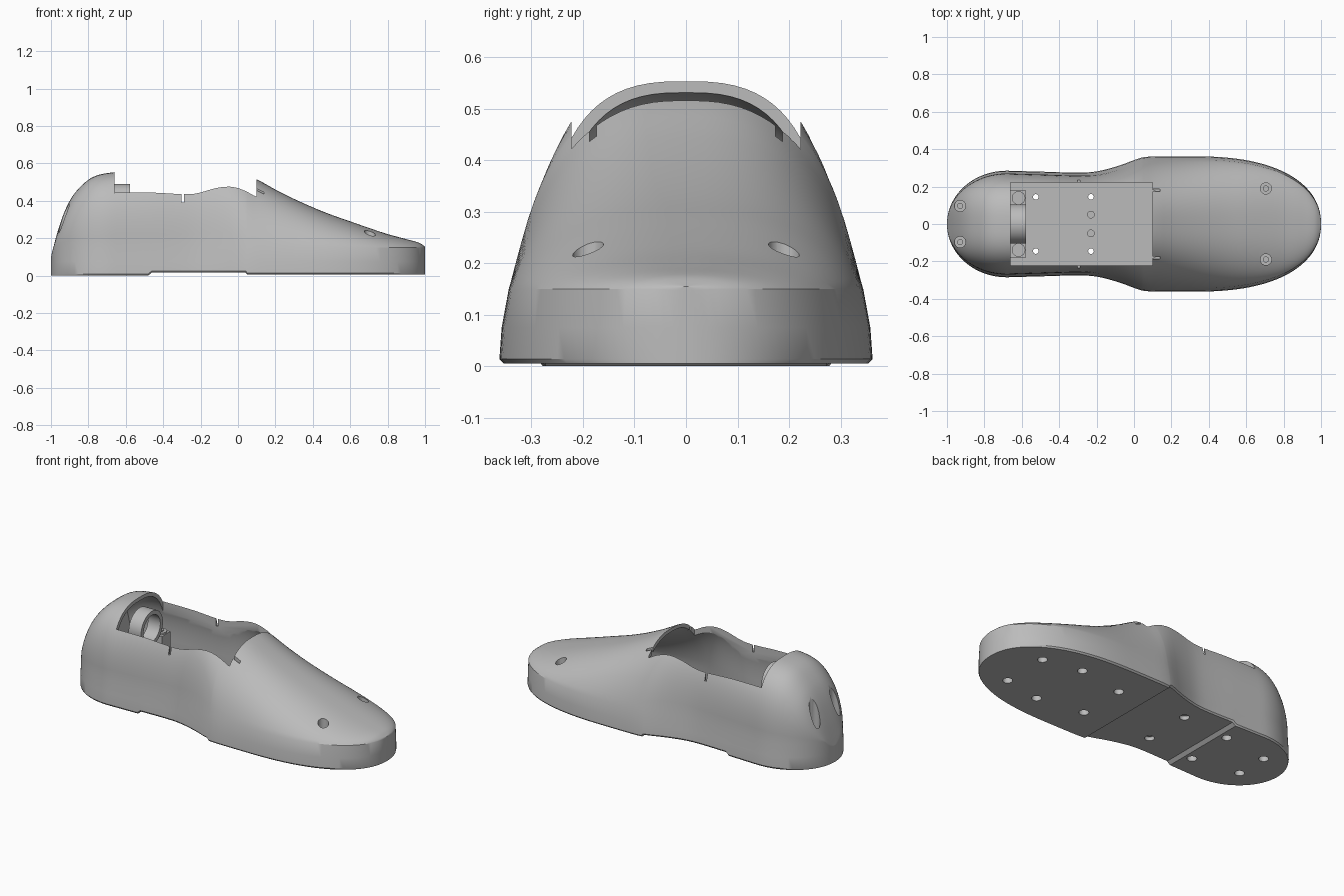
import bpy, bmesh, math
from mathutils import Matrix

if "Cube" in bpy.data.objects:
    bpy.data.objects.remove(bpy.data.objects["Cube"])

grey = bpy.data.materials.new("shell grey")
grey.use_nodes = True
grey.diffuse_color = (0.5, 0.5, 0.5, 1)
grey.node_tree.nodes["Principled BSDF"].inputs["Base Color"].default_value = grey.diffuse_color


def make_object(name, bm):
    bmesh.ops.recalc_face_normals(bm, faces=bm.faces)
    if bm.calc_volume(signed=True) < 0:
        bmesh.ops.reverse_faces(bm, faces=bm.faces)
    mesh = bpy.data.meshes.new(name)
    bm.to_mesh(mesh)
    bm.free()
    mesh.materials.append(grey)
    obj = bpy.data.objects.new(name, mesh)
    bpy.context.collection.objects.link(obj)
    return obj


def loft(name, rings, closed=False):
    """Skin a list of closed rings; cap the ends or join them in a loop."""
    bm = bmesh.new()
    rows = [[bm.verts.new(p) for p in ring] for ring in rings]
    pairs = list(zip(rows, rows[1:]))
    if closed:
        pairs.append((rows[-1], rows[0]))
    else:
        bm.faces.new(rows[0])
        bm.faces.new(rows[-1])
    for a, b in pairs:
        for i in range(len(a)):
            j = (i + 1) % len(a)
            bm.faces.new((a[i], a[j], b[j], b[i]))
    return make_object(name, bm)


def add_box(bm, x, y, z):
    m = (Matrix.Translation([(a + b) / 2 for a, b in (x, y, z)])
         @ Matrix.Diagonal([b - a for a, b in (x, y, z)] + [1]))
    bmesh.ops.create_cube(bm, size=1, matrix=m)


def add_pin(bm, x, y, r, low, high):
    bmesh.ops.create_cone(bm, cap_ends=True, segments=24, radius1=r, radius2=r,
                          depth=high - low, matrix=Matrix.Translation((x, y, (low + high) / 2)))


def curve(keys, x):
    """Smooth curve through (x, value) keys."""
    if x <= keys[0][0]:
        return keys[0][1]
    if x >= keys[-1][0]:
        return keys[-1][1]

    def slope(k):
        a, b = keys[max(k - 1, 0)], keys[min(k + 1, len(keys) - 1)]
        return (b[1] - a[1]) / (b[0] - a[0])
    i = max(k for k in range(len(keys) - 1) if keys[k][0] <= x)
    (x0, v0), (x1, v1) = keys[i], keys[i + 1]
    d = x1 - x0
    t = (x - x0) / d
    return ((2 * t**3 - 3 * t**2 + 1) * v0 + (t**3 - 2 * t**2 + t) * d * slope(i)
            + (3 * t**2 - 2 * t**3) * v1 + (t**3 - t**2) * d * slope(i + 1))


HEIGHT = [(-1, .1), (-.985, .16), (-.96, .25), (-.92, .36), (-.87, .445), (-.78, .525),
          (-.66, .553), (-.3, .588), (-.07, .585), (.1, .515), (.2, .46), (.3, .41), (.4, .365),
          (.5, .325), (.6, .29), (.7, .255), (.8, .222), (.9, .195), (.97, .175), (1, .155)]
WAIST = [(-.68, .285), (-.5, .28), (-.3, .275), (-.2, .281), (-.08, .312), (.03, .352),
         (.08, .36), (.2, .362), (.3, .362)]
SQUARENESS = [(-.66, 2.75), (-.3, 2.8), (-.07, 3), (.1, 2.6)]
LEAN = [(-.66, 0), (-.3, .05), (-.07, .15), (.1, .25)]


def half_width(x):
    if x < -.68:
        w = .285 * math.sqrt(max(0, 1 - ((x + .68) / -.32)**2))
    elif x > .3:
        w = .362 * max(0, 1 - ((x - .3) / .7)**2.5)**.46
    else:
        w = curve(WAIST, x)
    return max(w, .012)


def sole_level(x):
    if x <= -.48:
        return 0
    if x >= .05:
        return .005
    return .017


def section(x, inset=0, start=None):
    """Cross-section: tapered side wall with a leaning, domed top."""
    w, h = half_width(x) - inset, curve(HEIGHT, x) - inset
    n, lean = curve(SQUARENESS, x), curve(LEAN, x)
    crease = min(.15, h * .95)
    if start is None:
        z = sole_level(x)
        side = [(w * .975, z), (w, z + .009), (w * .988, crease * .5)]
    else:
        side = [(w * .98, start)]
    steps = 20
    for k in range(steps + 1):
        a = math.pi / 2 * k / steps
        rise = math.sin(a)**(2 / n)
        side.append((w * .95 * (1 - lean * rise) * max(math.cos(a), 0)**(2 / n),
                     crease + (h - crease) * rise))
    return [(x, y, z) for y, z in side] + [(x, -y, z) for y, z in side[-2::-1]]


def evaluated_volume(obj):
    bm = bmesh.new()
    bm.from_object(obj, bpy.context.evaluated_depsgraph_get())
    volume = bm.calc_volume(signed=True)
    bm.free()
    return volume


def cut(obj, cutter):
    """Subtract the cutter with the first solver that leaves a sound solid."""
    cutter.hide_render = True
    before = evaluated_volume(obj)
    mod = obj.modifiers.new("cut", "BOOLEAN")
    mod.operation, mod.object = "DIFFERENCE", cutter
    bpy.context.view_layer.objects.active = obj
    for solver in ("EXACT", "MANIFOLD", "FLOAT"):
        mod.solver = solver
        bpy.context.view_layer.update()
        if before * .15 < evaluated_volume(obj) < before:
            bpy.ops.object.modifier_apply(modifier=mod.name)
            break
    else:
        obj.modifiers.remove(mod)
    bpy.data.objects.remove(cutter)


# Shoe-shaped shell, with extra stations at the steps of the arch
stations = [-math.cos(math.pi * i / 80) for i in range(81)]
stations = sorted([x for x in stations if min(abs(x - s) for s in (-.48, -.46, .04, .05)) > .012]
                  + [-.48, -.46, .04, .05])
shell = loft("shoe_shell", [section(x) for x in stations])

# Rectangular opening in the top
FLOOR = .07
bm = bmesh.new()
add_box(bm, (-.66, .098), (-.222, .222), (.25, 1))
cut(shell, make_object("opening_cutter", bm))

# Hollow inside, down to a flat floor
inner = [-.863 + 1.36 * i / 44 for i in range(45)]
cut(shell, loft("hollow_cutter", [section(x, .022, FLOOR) for x in inner]))

# Rim slots, screw recesses and sole recesses
wide, narrow = bmesh.new(), bmesh.new()
for s in (-1, 1):
    add_box(wide, (-.302, -.29), sorted((s * .2, s * .32)), (.39, .7))
    add_box(wide, (.08, .14), sorted((s * .174, s * .187)), (.43, .7))
    add_pin(wide, -.93, s * .097, .03, .2, .7)
    add_pin(wide, .705, s * .19, .03, .14, .5)
    add_pin(narrow, -.93, s * .097, .014, .12, .4)
    add_pin(narrow, .705, s * .19, .014, .08, .3)
    for x, y in ((.76, .145), (.52, .19), (.228, .145), (-.23, .145), (-.525, .145), (-.82, .1)):
        add_pin(wide, x, s * y, .027, -.1, .04)
    for x in (-.23, -.525):
        add_pin(narrow, x, s * .145, .015, -.1, .2)
    add_pin(narrow, -.23, s * .05, .018, FLOOR - .015, .2)
cut(shell, make_object("recess_cutter", wide))
cut(shell, make_object("bore_cutter", narrow))


# Round tube clamp at the heel end of the opening
def circle(x, r):
    return [(x, r * math.cos(a), .385 + r * math.sin(a))
            for a in (2 * math.pi * i / 48 for i in range(48))]


tube = loft("clamp_ring", [circle(-.66, .105), circle(-.577, .105),
                           circle(-.577, .08), circle(-.66, .08)], closed=True)

# Clamp lugs with screw heads either side of the ring
parts = [shell, tube]
for s, label in ((1, "back"), (-1, "front")):
    bm = bmesh.new()
    add_box(bm, (-.66, -.577), sorted((s * .095, s * .178)), (FLOOR, .3))
    parts.append(make_object("clamp_lug_" + label, bm))
    bm = bmesh.new()
    add_pin(bm, -.617, s * .139, .036, .295, .31)
    add_pin(bm, -.617, s * .139, .018, .305, .317)
    parts.append(make_object("clamp_screw_" + label, bm))

for obj in bpy.context.selected_objects:
    obj.select_set(False)
for obj in parts:
    obj.select_set(True)
bpy.context.view_layer.objects.active = shell
bpy.ops.object.shade_smooth_by_angle(angle=math.radians(30))
